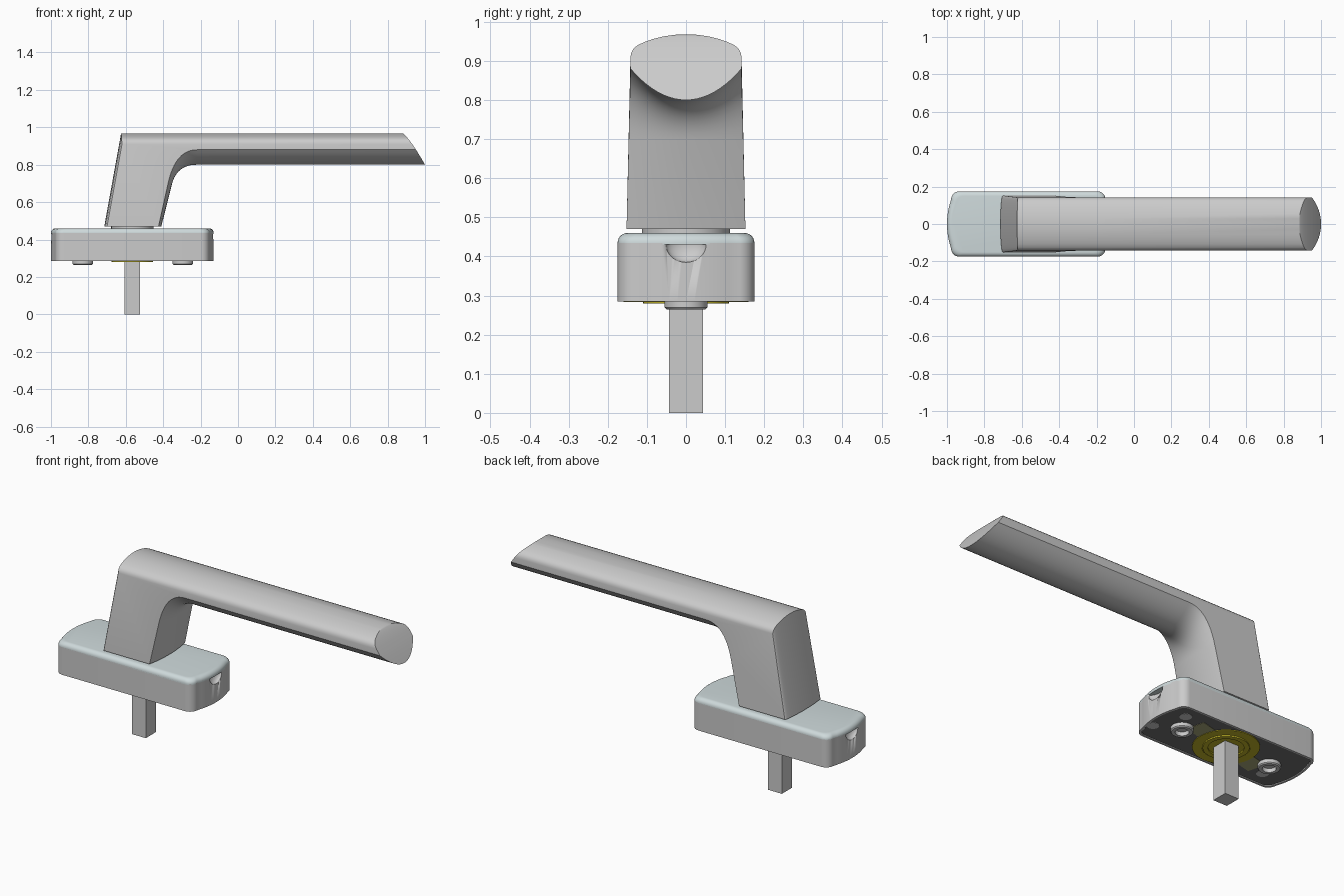
import bpy, bmesh, math
from mathutils import Vector

if "Cube" in bpy.data.objects:
    bpy.data.objects.remove(bpy.data.objects["Cube"])

CX = -0.565  # spindle axis and plate centre


def material(name, rgb):
    m = bpy.data.materials.new(name)
    m.diffuse_color = (*rgb, 1)
    m.use_nodes = True
    m.node_tree.nodes["Principled BSDF"].inputs["Base Color"].default_value = m.diffuse_color
    return m


def finish(name, bm, mat=None, angle=32):
    bmesh.ops.remove_doubles(bm, verts=bm.verts, dist=1e-5)
    bmesh.ops.recalc_face_normals(bm, faces=bm.faces)
    me = bpy.data.meshes.new(name)
    bm.to_mesh(me)
    bm.free()
    ob = bpy.data.objects.new(name, me)
    bpy.context.collection.objects.link(ob)
    if mat:
        me.materials.append(mat)
    bpy.ops.object.select_all(action='DESELECT')
    ob.select_set(True)
    bpy.context.view_layer.objects.active = ob
    bpy.ops.object.shade_smooth_by_angle(angle=math.radians(angle))
    return ob


def loft(rings, closed=False, strips=False):
    """Skin a list of equal rings; ends capped unless closed into a loop."""
    bm = bmesh.new()
    vs = [[bm.verts.new(p) for p in r] for r in rings]
    n = len(rings[0])
    pairs = list(zip(vs, vs[1:])) + ([(vs[-1], vs[0])] if closed else [])
    for a, b in pairs:
        for i in range(n):
            j = (i + 1) % n
            bm.faces.new((a[i], a[j], b[j], b[i]))
    if not closed:
        for r in (vs[0], vs[-1]):
            if strips:  # bands across the mirrored section
                bm.faces.new((r[0], r[1], r[-1]))
                for k in range(1, n // 2 - 1):
                    bm.faces.new((r[k], r[k + 1], r[-k - 1], r[-k]))
                h = n // 2
                bm.faces.new((r[h - 1], r[h], r[h + 1]))
            else:
                bm.faces.new(r)
    return bm


def lathe(name, x, y, profile, mat=None, closed=False, seg=40):
    rings = [[(x + r * math.cos(2 * math.pi * i / seg),
               y + r * math.sin(2 * math.pi * i / seg), z) for i in range(seg)]
             for r, z in profile]
    return finish(name, loft(rings, closed), mat)


def box(name, size, loc, mat=None, turn=0):
    bm = bmesh.new()
    bmesh.ops.create_cube(bm, size=1)
    for v in bm.verts:
        v.co = Vector(s * c for s, c in zip(size, v.co))
    ob = finish(name, bm, mat)
    ob.location = loc
    ob.rotation_euler.z = turn
    return ob


def plate_ring(inset, z):
    """Rounded rectangle with gently bowed ends."""
    L, W = 0.435 - inset, 0.175 - inset
    q = [(L - 0.022 * (k / 6) ** 2, (W - 0.045) * k / 6) for k in range(7)]
    ex, ey = q[-1]
    q += [(ex - 0.045 * (1 - math.cos(a)), ey + 0.045 * math.sin(a))
          for a in [math.pi / 2 * k / 8 for k in range(1, 9)]]
    half = q + [(-x, y) for x, y in reversed(q)]
    full = half + [(x, -y) for x, y in reversed(half[1:-1])]
    return [(CX + x, y, z) for x, y in full]


cap_mat = material("pale_blue_grey", (0.62, 0.70, 0.71))
dark = material("dark_grey", (0.16, 0.16, 0.16))
gold = material("yellow", (0.55, 0.47, 0.02))
olive = material("olive", (0.40, 0.39, 0.20))
white = material("white", (0.9, 0.9, 0.9))

# Handle: sections given by outer apex, outer edge, inner edge, inner apex (x, z)
YF = [0, .2, .4, .6, .75, .88, .95, .985, 1]
OUT = [0, .02, .09, .21, .34, .49, .65, .82, 1]


def section(O, E, F, I, end=False):
    pts = []
    for y, f in zip(YF, OUT):
        pts.append((O[0] + (E[0] - O[0]) * f, y, O[1] + (E[1] - O[1]) * f))
    for k in range(11):
        y = 1 - k / 10
        pts.append((I[0] + (F[0] - I[0]) * y * y, y, I[1] + (F[1] - I[1]) * y * y))
    right = []
    for x, y, z in pts:
        if end:  # slanted, slightly rounded tip
            x = 0.88 + 0.12 * max(0, (0.968 - z) / 0.168) ** 0.8
        w = 0.152 - 0.010 * min(1, (z - 0.47) / 0.41)
        right.append((x, y * w, z))
    return right + [(x, -y, z) for x, y, z in reversed(right[1:-1])]


def bez(a, b, c, t):
    return [(1 - t) ** 2 * p + 2 * t * (1 - t) * q + t * t * r for p, q, r in zip(a, b, c)]


corner_o, corner_e = (-0.625, 0.968), (-0.62, 0.91)
rings = [section((-0.715, 0.47), (-0.70, 0.47), (-0.425, 0.47), (-0.41, 0.47))]
for k in range(13):
    t = k / 12
    rings.append(section(corner_o, corner_e,
                         bez((-0.374, 0.70), (-0.335, 0.88), (-0.22, 0.88), t),
                         bez((-0.352, 0.70), (-0.325, 0.80), (-0.22, 0.80), t)))
rings.append(section((-0.22, 0.968), (-0.22, 0.91), (-0.22, 0.88), (-0.22, 0.80)))
rings.append(section((0.88, 0.968), (0.9, 0.91), (0.95, 0.88), (1.0, 0.80), end=True))
finish("lever_handle", loft(rings, strips=True))

# Collar and square spindle
lathe("collar", CX, 0, [(0.113, 0.45), (0.113, 0.48)])
box("square_spindle", (0.082, 0.086, 0.47), (CX, 0, 0.235))

# Rosette body with recessed underside and a scoop in each end
body = finish("rosette_body", loft([plate_ring(0, 0.435), plate_ring(0, 0.285),
                                    plate_ring(0.01, 0.285), plate_ring(0.01, 0.293)]))
for i, x in enumerate((CX - 0.435, CX + 0.435)):
    bm = bmesh.new()
    bmesh.ops.create_uvsphere(bm, u_segments=32, v_segments=16, radius=1)
    for v in bm.verts:
        v.co = Vector((x + 0.03 * v.co.x, 0.052 * v.co.y, 0.43 + 0.045 * v.co.z))
    cutter = finish(f"scoop_cutter_{i}", bm)
    cutter.hide_render = True
    cutter.hide_set(True)
    cutter.display_type = 'WIRE'
    mod = body.modifiers.new("scoop", 'BOOLEAN')
    mod.object = cutter
    mod.operation = 'DIFFERENCE'

# Rounded cover on top
R = 0.025
finish("rosette_cover", loft([plate_ring(0, 0.43)] + [
    plate_ring(R * (1 - math.cos(a)), 0.435 + R * math.sin(a))
    for a in [math.pi / 2 * k / 6 for k in range(7)]]), cap_mat)

# Underside: dark panel, screw bosses, holes, yellow bearing ring and spring arms
finish("base_panel", loft([plate_ring(0.012, 0.296), plate_ring(0.012, 0.288)]), dark)
for i, x in enumerate((-0.83, -0.295)):
    lathe(f"screw_boss_{i}", x, 0, [(0.055, 0.292), (0.055, 0.27), (0.05, 0.265),
                                    (0.033, 0.265), (0.033, 0.292)], closed=True)
    lathe(f"boss_hole_{i}", x, 0, [(0.033, 0.288), (0.033, 0.286)], white)
for i, (x, y) in enumerate(((-0.175, -0.07), (-0.24, 0.093), (-0.86, -0.085))):
    lathe(f"hole_{i}", x, y, [(0.03, 0.289), (0.03, 0.287)], white)
lathe("bearing_ring", CX, 0, [(0.16, 0.29), (0.16, 0.284), (0.115, 0.284), (0.115, 0.29)],
      gold, closed=True)
lathe("bearing_sleeve", CX, 0, [(0.11, 0.29), (0.11, 0.28), (0.085, 0.28), (0.085, 0.29)],
      gold, closed=True)
lathe("bearing_floor", CX, 0, [(0.12, 0.29), (0.12, 0.287)], gold)
for i, s in enumerate((-1, 1)):
    box(f"spring_arm_{i}", (0.12, 0.10, 0.006), (CX + s * 0.18, s * 0.045, 0.289),
        olive, math.radians(14))
